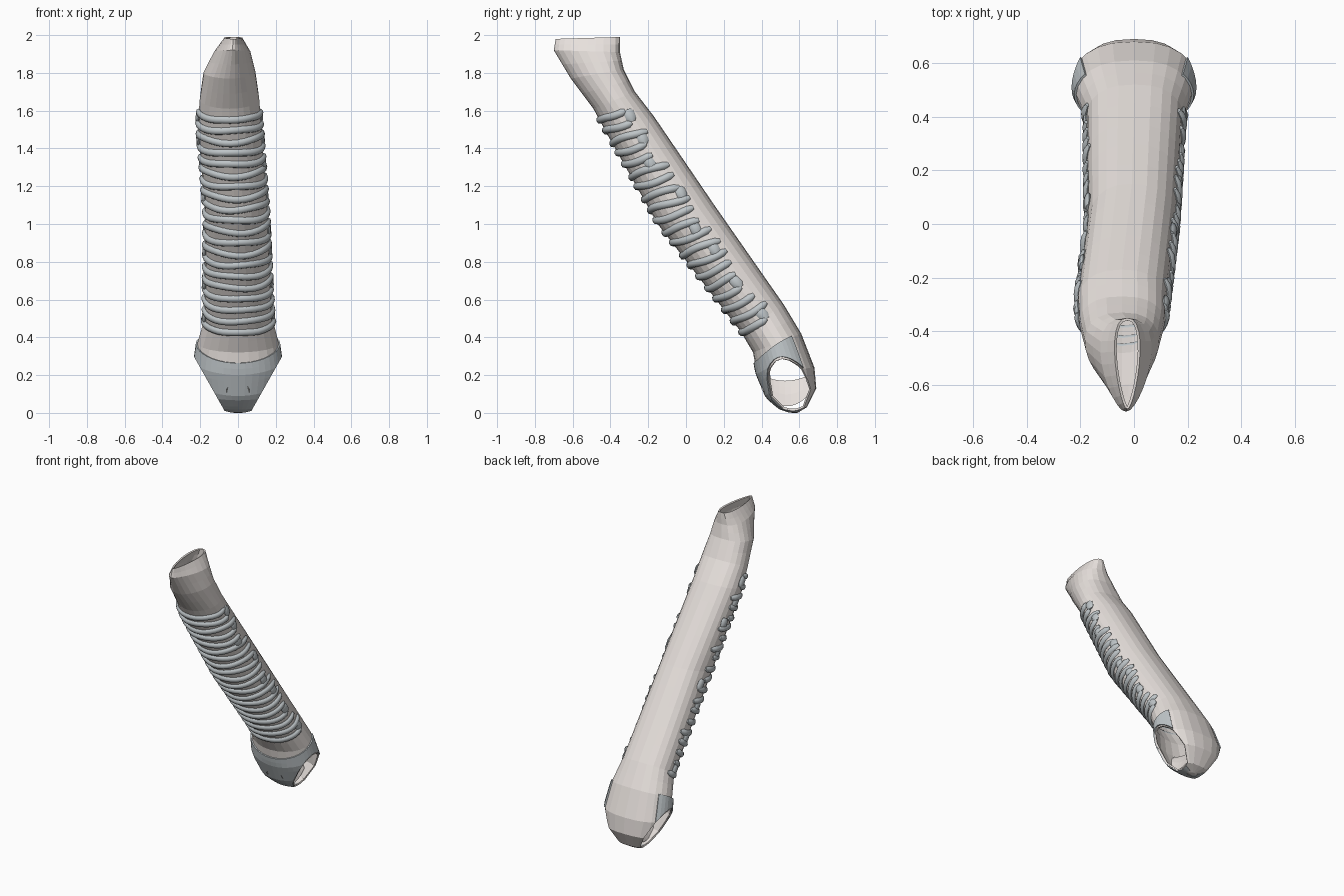
import bpy, bmesh, math, random
from mathutils import Vector

if "Cube" in bpy.data.objects:
    bpy.data.objects.remove(bpy.data.objects["Cube"])

random.seed(4)
PI = math.pi

# Stations down the tube: front y, front z, back y, back z, centre x, half width, front pinch
ST = [
    (-.69, 1.98, -.35, 1.99, -.025, .045, .35),
    (-.70, 1.92, -.35, 1.91, -.03, .09, .35),
    (-.61, 1.77, -.33, 1.82, -.045, .135, .2),
    (-.49, 1.61, -.27, 1.70, -.045, .158, .08),
    (-.42, 1.48, -.17, 1.57, -.045, .167, 0),
    (-.15, 1.00, .15, 1.10, -.008, .165, 0),
    (.29, .43, .52, .57, .003, .18, 0),
    (.355, .32, .61, .42, 0, .215, 0),
    (.375, .21, .68, .24, 0, .235, 0),
    (.43, .08, .69, .13, 0, .20, 0),
    (.50, .02, .64, .03, 0, .12, 0),
    (.56, .0, .59, .0, 0, .02, 0),
]


def station(u):
    u = max(0, min(len(ST) - 1, u))
    i = min(int(u), len(ST) - 2)
    f = u - i
    return [a + (b - a) * f for a, b in zip(ST[i], ST[i + 1])]


def point(u, a, off=0.0):
    """Point on the tube wall; angle 0 is the back, pi the front."""
    fy, fz, by, bz, cx, hw, pinch = station(u)
    c, s = math.cos(a), math.sin(a)
    x = hw * math.copysign(abs(s) ** (.8 if c > 0 else 1), s) * (1 + pinch * c)
    k = .5 + .5 * c
    p = Vector((cx + x, fy + (by - fy) * k, fz + (bz - fz) * k))
    mid = Vector((cx, (fy + by) / 2, (fz + bz) / 2))
    return p + (p - mid).normalized() * off, (p - mid).normalized()


def material(name, col):
    m = bpy.data.materials.new(name)
    m.diffuse_color = (*col, 1)
    m.use_nodes = True
    m.node_tree.nodes["Principled BSDF"].inputs["Base Color"].default_value = m.diffuse_color
    return m


def finish(bm, name, mat, thick=0):
    bmesh.ops.recalc_face_normals(bm, faces=bm.faces)
    me = bpy.data.meshes.new(name)
    bm.to_mesh(me)
    bm.free()
    ob = bpy.data.objects.new(name, me)
    bpy.context.collection.objects.link(ob)
    me.materials.append(mat)
    if thick:
        mod = ob.modifiers.new("wall", 'SOLIDIFY')
        mod.thickness = thick
        mod.offset = -1
    return ob


def grid(bm, rows, closed):
    vs = [[bm.verts.new(p) for p in r] for r in rows]
    n = len(vs[0])
    for r0, r1 in zip(vs, vs[1:]):
        for j in range(n if closed else n - 1):
            k = (j + 1) % n
            bm.faces.new((r0[j], r0[k], r1[k], r1[j]))
    return vs


def cut_openings(bm):
    """Slice both lower sides away to leave two slanted branch openings."""
    for s in (1, -1):
        bmesh.ops.bisect_plane(
            bm, geom=bm.verts[:] + bm.edges[:] + bm.faces[:],
            plane_co=(s * .065, 0, 0), plane_no=Vector((s * .31, 0, -.175)).normalized(),
            clear_outer=True)


def bar(bm, path, w, h):
    """Rounded bar lying on the wall along a list of (u, angle)."""
    pn = [point(u, a, .002) for u, a in path]
    rows = []
    for i, (p, n) in enumerate(pn):
        t = (pn[min(i + 1, len(pn) - 1)][0] - pn[max(i - 1, 0)][0]).normalized()
        side = t.cross(n).normalized()
        e = .55 if i in (0, len(pn) - 1) else 1
        rows.append([p + side * (math.cos(k * PI / 4) * w * e)
                     + n * (math.sin(k * PI / 4) * h * e) for k in range(8)])
    vs = grid(bm, rows, True)
    bm.faces.new(vs[0])
    bm.faces.new(vs[-1])


tissue = material("tissue", (.80, .75, .72))
gristle = material("gristle", (.52, .56, .58))

# Windpipe wall
N = 24
bm = bmesh.new()
us = []
for i in range(len(ST) - 1):
    steps = 5 if i in (4, 5) else 2
    us += [i + j / steps for j in range(steps)]
us.append(len(ST) - 1)
vs = grid(bm, [[point(u, 2 * PI * j / N)[0] for j in range(N)] for u in us], True)
bm.faces.new(vs[-1])
cut_openings(bm)
finish(bm, "windpipe_wall", tissue, .01)

# Saddle inside the fork, dividing the two branch openings
bm = bmesh.new()
rows = []
for i in range(9):
    f = i / 8
    y = .40 + .25 * f
    low = .035 + .30 * (f - .55) ** 2
    top = .17 + .12 * (f - .5) ** 2
    rows.append([(x, y, low + (top - low) * (1 - abs(x) / .06) ** .7)
                 for x in (-.06, -.04, -.02, 0, .02, .04, .06)])
grid(bm, rows, False)
finish(bm, "fork_saddle", tissue)

# Keel cartilage wrapping the front of the fork
bm = bmesh.new()
M = 28
rows = []
for i in range(13):
    r = []
    for j in range(M + 1):
        a = PI + (j / M - .5) * 2 * math.radians(128)
        top = 6.95 + .55 * (.5 - .5 * math.cos(a)) ** 3
        r.append(point(top + (10.9 - top) * i / 12, a, .008)[0])
    rows.append(r)
grid(bm, rows, False)
cut_openings(bm)
finish(bm, "keel_cartilage", gristle, .012)


def u_at(f):
    """Station parameter for a fraction of the ringed length."""
    z = 1.55 + (.42 - 1.55) * f
    for i in range(3, 7):
        z0, z1 = ST[i][1], ST[i + 1][1]
        if z1 <= z <= z0:
            return i + (z0 - z) / (z0 - z1)


# Cartilage rings, open at the back
RINGS = 20
bm = bmesh.new()
for i in range(RINGS):
    f = i / (RINGS - 1)
    lo, hi = (math.radians(random.uniform(92, 118)) for _ in range(2))
    ph, amp = random.uniform(0, 6), .005
    path = []
    for j in range(23):
        a = PI - lo + (lo + hi) * j / 22
        g = min(1, max(0, f + amp * math.sin(3 * a + ph)))
        path.append((u_at(g), a))
    bar(bm, path, .02, .015)

# Irregular bridges joining neighbouring rings on the sides
for s in (1, -1):
    for i in (0, 2, 4, 7, 10, 12, 15, 18):
        a = PI + s * math.radians(random.uniform(80, 108))
        f0, f1 = i / (RINGS - 1), (i + 1) / (RINGS - 1)
        d = random.uniform(-.12, .12)
        bar(bm, [(u_at(f0 + (f1 - f0) * k / 4), a + d * k / 4) for k in range(5)], .028, .013)
ob = finish(bm, "cartilage_rings", gristle)
bpy.context.view_layer.objects.active = ob
ob.select_set(True)
bpy.ops.object.shade_smooth_by_angle(angle=math.radians(50))
